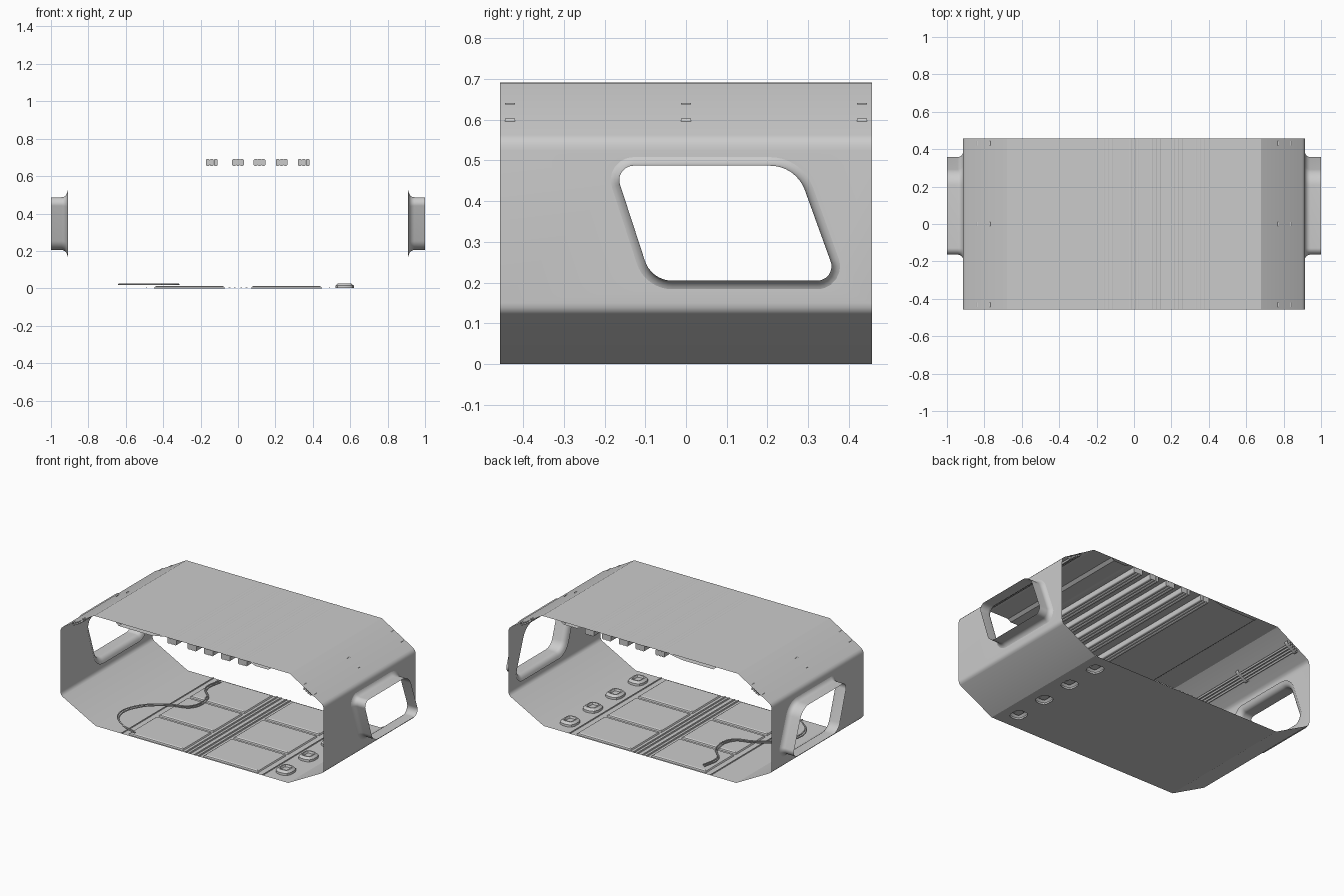
import bpy, bmesh, math
from mathutils import Vector

if "Cube" in bpy.data.objects:
    bpy.data.objects.remove(bpy.data.objects["Cube"])

HY = 0.457  # half depth of the hull section


def finish(name, bm, angle=35):
    bmesh.ops.remove_doubles(bm, verts=bm.verts, dist=1e-5)
    bmesh.ops.recalc_face_normals(bm, faces=bm.faces)
    me = bpy.data.meshes.new(name)
    bm.to_mesh(me)
    bm.free()
    me.shade_smooth()
    me.set_sharp_from_angle(angle=math.radians(angle))
    ob = bpy.data.objects.new(name, me)
    bpy.context.collection.objects.link(ob)
    return ob


def rounded(corners, radii, n=6):
    """2D polygon with rounded corners."""
    out = []
    for i, c in enumerate(corners):
        p = Vector(c)
        a = (Vector(corners[i - 1]) - p).normalized()
        b = (Vector(corners[(i + 1) % len(corners)]) - p).normalized()
        half = a.angle(b) / 2
        r = radii[i]
        mid = p + (a + b).normalized() * (r / math.sin(half))
        t = r / math.tan(half)
        u, v = p + a * t - mid, p + b * t - mid
        for k in range(n + 1):
            w = u.lerp(v, k / n)
            out.append(mid + w.normalized() * r)
    return out


def offset(loop, d):
    """Grow a clockwise loop outward by d."""
    res = []
    for i, p in enumerate(loop):
        t = (loop[(i + 1) % len(loop)] - loop[i - 1]).normalized()
        res.append(p + Vector((-t.y, t.x)) * d)
    return res


def rings(bm, loops):
    """Skin a stack of closed 3D loops."""
    vs = [[bm.verts.new(p) for p in l] for l in loops]
    n = len(vs[0])
    for a, b in zip(vs, vs[1:]):
        for i in range(n):
            bm.faces.new((a[i], a[(i + 1) % n], b[(i + 1) % n], b[i]))
    return vs


def holed_face(bm, loops):
    """Flat panel: first loop is the border, the rest are holes."""
    edges = []
    for l in loops:
        v = [bm.verts.new(p) for p in l]
        edges += [bm.edges.new((v[i - 1], v[i])) for i in range(len(v))]
    bmesh.ops.triangle_fill(bm, edges=edges, use_beauty=True)


def sheet(bm, pts, y0=-HY, y1=HY):
    """Extrude an open x,z profile along y."""
    vs = [(bm.verts.new((x, y0, z)), bm.verts.new((x, y1, z))) for x, z in pts]
    for a, b in zip(vs, vs[1:]):
        bm.faces.new((a[0], b[0], b[1], a[1]))


def prism(bm, loop, y0=-HY, y1=HY, caps=True):
    """Extrude a closed x,z loop along y."""
    vs = rings(bm, [[(p[0], y, p[1]) for p in loop] for y in (y0, y1)])
    if caps:
        bm.faces.new(vs[0])
        bm.faces.new(vs[1])


def mirror_x(ob):
    m = ob.modifiers.new("mirror", 'MIRROR')
    m.use_axis[0] = True
    return ob


# Window outline in y,z
window = rounded([(-.177, .487), (.270, .487), (.372, .205), (-.085, .205)],
                 [.035, .09, .035, .07], 8)

# Side walls with window openings, lower chamfers, and shoulder slopes
bm = bmesh.new()
wall = [(-HY, .15), (HY, .15), (HY, .525), (-HY, .525)]
holed_face(bm, [[(.915, y, z) for y, z in wall],
                [(.915, p.x, p.y) for p in offset(window, .021)]])
sheet(bm, [(.67, 0), (.902, .123), (.909, .130), (.9135, .139), (.915, .15)])
sheet(bm, [(.915, .525), (.914, .54), (.909, .552), (.899, .562), (.68, .69)])
mirror_x(finish("side_wall", bm))

# Flared window frames
bm = bmesh.new()
steps = [(.910, .036), (.914, .022), (.918, .014), (.925, .006), (.935, .001), (.943, 0), (1.0, 0)]
rings(bm, [[(x, p.x, p.y) for p in offset(window, d)] for x, d in steps])
mirror_x(finish("window_frame", bm))

# Roof and shallow inner ceiling panels
bm = bmesh.new()
sheet(bm, [(-.68, .69), (.68, .69)])
finish("roof", bm)
bm = bmesh.new()
sheet(bm, [(-.53, .689), (-.51, .672), (-.29, .672), (-.20, .688)])
sheet(bm, [(.41, .688), (.44, .675), (.53, .675), (.55, .689)])
finish("ceiling_panel", bm, 10)

# Ceiling conduits, five groups of three
bm = bmesh.new()
for gx in (-.14, 0, .115, .233, .352):
    for k in (-1, 0, 1):
        x = gx + k * .021
        prism(bm, rounded([(x - .01, .691), (x + .01, .691), (x + .01, .655), (x - .01, .655)],
                          [.006] * 4, 3))
finish("ceiling_conduit", bm)

# Shoulder pipes
bm = bmesh.new()
start, end = Vector((.835, .600)), Vector((.778, .632))
inward = Vector((-.505, -.863))
for k in range(4):
    c = start.lerp(end, (k + .5) / 4) + inward * .009
    ring = [(c.x + .0065 * math.cos(a * math.tau / 10), c.y + .0065 * math.sin(a * math.tau / 10))
            for a in range(10)]
    prism(bm, ring, caps=False)
mirror_x(finish("shoulder_pipe", bm, 50))

# Pipe clips with curled ends
bm = bmesh.new()
clip = [(.833, .603), (.839, .603), (.842, .598), (.841, .590), (.834, .586), (.826, .588),
        (.772, .619), (.765, .625), (.763, .633), (.767, .640), (.774, .641), (.778, .637)]
for y in (-.432, 0, .432):
    sheet(bm, clip, y - .012, y + .012)
mirror_x(finish("pipe_clip", bm, 60))

# Floor with four vent openings
vents = []
for i in range(4):
    cy = -.338 + i * .225
    vents.append(rounded([(.545, cy + .03), (.595, cy + .03), (.595, cy - .03), (.545, cy - .03)],
                         [.012] * 4, 2))
bm = bmesh.new()
holed_face(bm, [[(-.67, -HY, 0), (.67, -HY, 0), (.67, HY, 0), (-.67, HY, 0)]] +
           [[(p.x, p.y, 0) for p in offset(v, .018)] for v in vents])
finish("floor", bm)

# Vent rims and recessed lids
bm = bmesh.new()
for v in vents:
    levels = [(.025, .001), (.024, .014), (.010, .027), (.002, .027), (-.003, .015)]
    loops = rings(bm, [[(p.x, p.y, z) for p in offset(v, d)] for d, z in levels])
    bm.faces.new(loops[-1])
finish("floor_vent", bm, 25)

# Raised floor plates
bm = bmesh.new()
for y0, y1 in ((-.445, -.165), (-.145, .145), (.165, .445)):
    def plate(i, z):
        return [(.07 + i, y0 + i, z), (.45 - i, y0 + i, z), (.45 - i, y1 - i, z), (.07 + i, y1 - i, z)]
    v = rings(bm, [plate(0, 0), plate(.004, .008), plate(.012, .012)])
    bm.faces.new(v[-1])
mirror_x(finish("floor_plate", bm, 20))

# Centre rails and seam strips along the floor
bm = bmesh.new()
for x, w in ((.018, .006), (.045, .006), (.49, .004)):
    prism(bm, [(x - w, .0005), (x - w * .6, .005), (x + w * .6, .005), (x + w, .0005)])
mirror_x(finish("floor_rail", bm))

# Loose cables lying on the floor
path = [(-.40, .40), (-.41, .28), (-.33, .17), (-.335, .03), (-.46, -.03),
        (-.59, -.15), (-.615, -.29), (-.52, -.40), (-.41, -.44)]
for n, (dx, dy) in enumerate(((0, 0), (-.018, .012))):
    cu = bpy.data.curves.new("floor_cable", 'CURVE')
    cu.dimensions = '3D'
    cu.bevel_depth = .004
    cu.bevel_resolution = 2
    cu.resolution_u = 8
    cu.use_fill_caps = True
    sp = cu.splines.new('BEZIER')
    sp.bezier_points.add(len(path) - 1)
    for bp, (x, y) in zip(sp.bezier_points, path):
        bp.co = (x + dx, y + dy, .021)
        bp.handle_left_type = bp.handle_right_type = 'AUTO'
    bpy.context.collection.objects.link(bpy.data.objects.new("floor_cable_%d" % (n + 1), cu))
